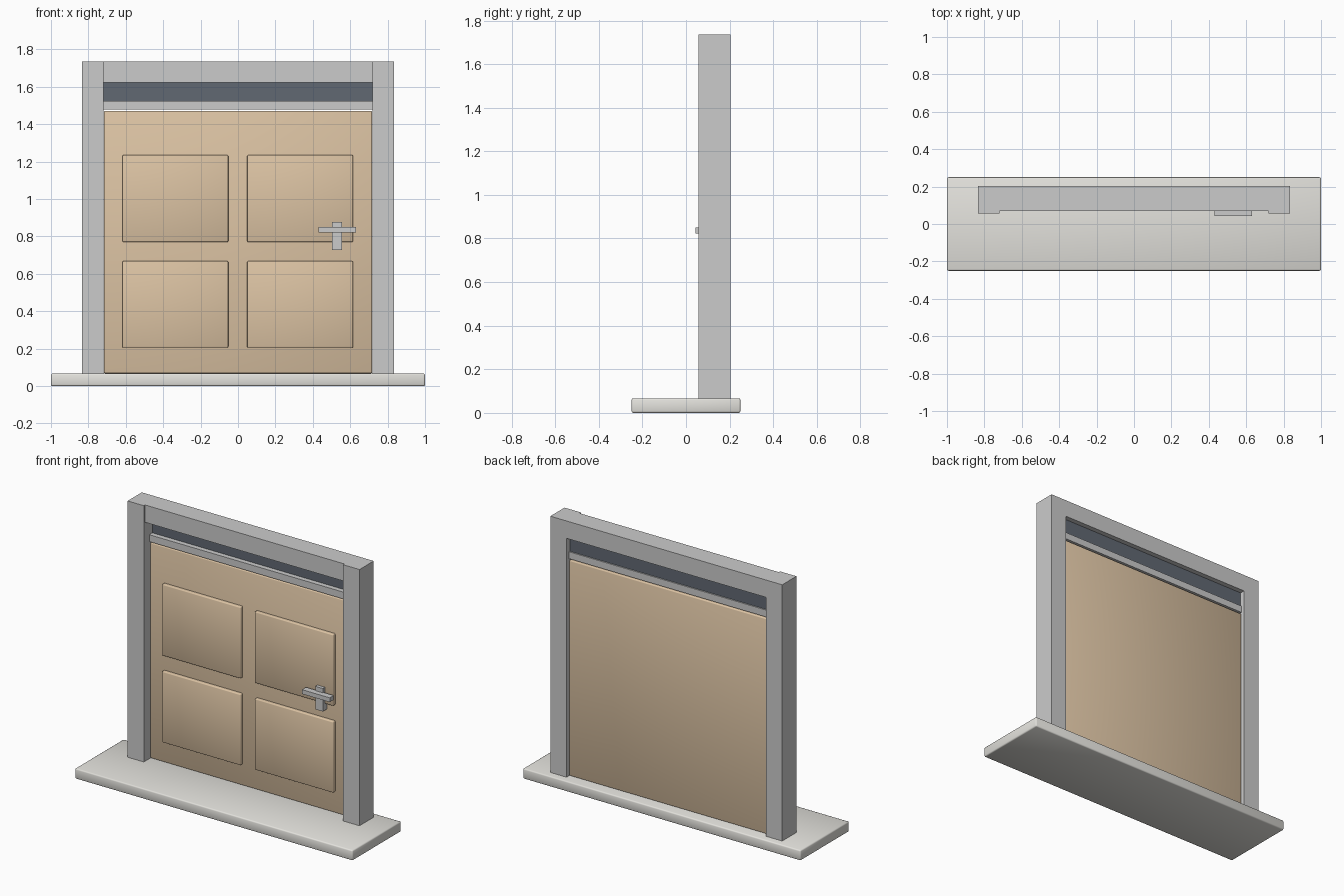
import bpy, bmesh
from mathutils import Vector

if "Cube" in bpy.data.objects:
    bpy.data.objects.remove(bpy.data.objects["Cube"])


def material(name, rgb):
    m = bpy.data.materials.new(name)
    m.diffuse_color = (*rgb, 1)
    m.use_nodes = True
    m.node_tree.nodes["Principled BSDF"].inputs["Base Color"].default_value = m.diffuse_color
    return m


def box(name, x, y, z, mat=None, bevel=0):
    """Box from (min, max) ranges; bevelled boxes are smooth shaded."""
    lo, hi = Vector((x[0], y[0], z[0])), Vector((x[1], y[1], z[1]))
    size, mid = hi - lo, (hi + lo) / 2
    bm = bmesh.new()
    bmesh.ops.create_cube(bm, size=1)
    for v in bm.verts:
        v.co = Vector([a * b for a, b in zip(v.co, size)])
    for f in bm.faces:
        f.smooth = bevel > 0
    me = bpy.data.meshes.new(name)
    bm.to_mesh(me)
    bm.free()
    ob = bpy.data.objects.new(name, me)
    ob.location = mid
    bpy.context.collection.objects.link(ob)
    if mat:
        me.materials.append(mat)
    if bevel:
        mod = ob.modifiers.new("edge_rounding", 'BEVEL')
        mod.width, mod.segments = bevel, 2
    return ob


wood = material("tan_wood", (0.72, 0.55, 0.37))
glass = material("dark_glass", (0.12, 0.14, 0.17))
stone = material("pale_stone", (0.77, 0.76, 0.72))

# Doorstep
box("doorstep", (-1, 1), (-0.25, 0.25), (0, 0.067), stone, 0.008)

# Frame: two posts and a header set slightly back
for side, x in (("left", (-0.835, -0.718)), ("right", (0.718, 0.835))):
    box(side + "_post", x, (0.057, 0.203), (0.067, 1.735))
box("header", (-0.718, 0.718), (0.07, 0.203), (1.622, 1.735))

# Transom window over the door
box("transom_glass", (-0.718, 0.718), (0.145, 0.17), (1.522, 1.622), glass)
box("transom_bar", (-0.718, 0.718), (0.113, 0.178), (1.48, 1.525))

# Door leaf with four raised panels
box("door_leaf", (-0.717, 0.717), (0.122, 0.178), (0.068, 1.47), wood, 0.006)
for row, z in (("lower", (0.205, 0.668)), ("upper", (0.77, 1.235))):
    for side, cx in (("left", -0.335), ("right", 0.332)):
        box(f"{row}_{side}_panel", (cx - 0.283, cx + 0.283), (0.1, 0.13), z,
            wood, 0.006)

# Handle: backplate and lever
box("handle_plate", (0.502, 0.556), (0.078, 0.125), (0.728, 0.878))
box("handle_lever", (0.43, 0.63), (0.044, 0.085), (0.822, 0.85))
